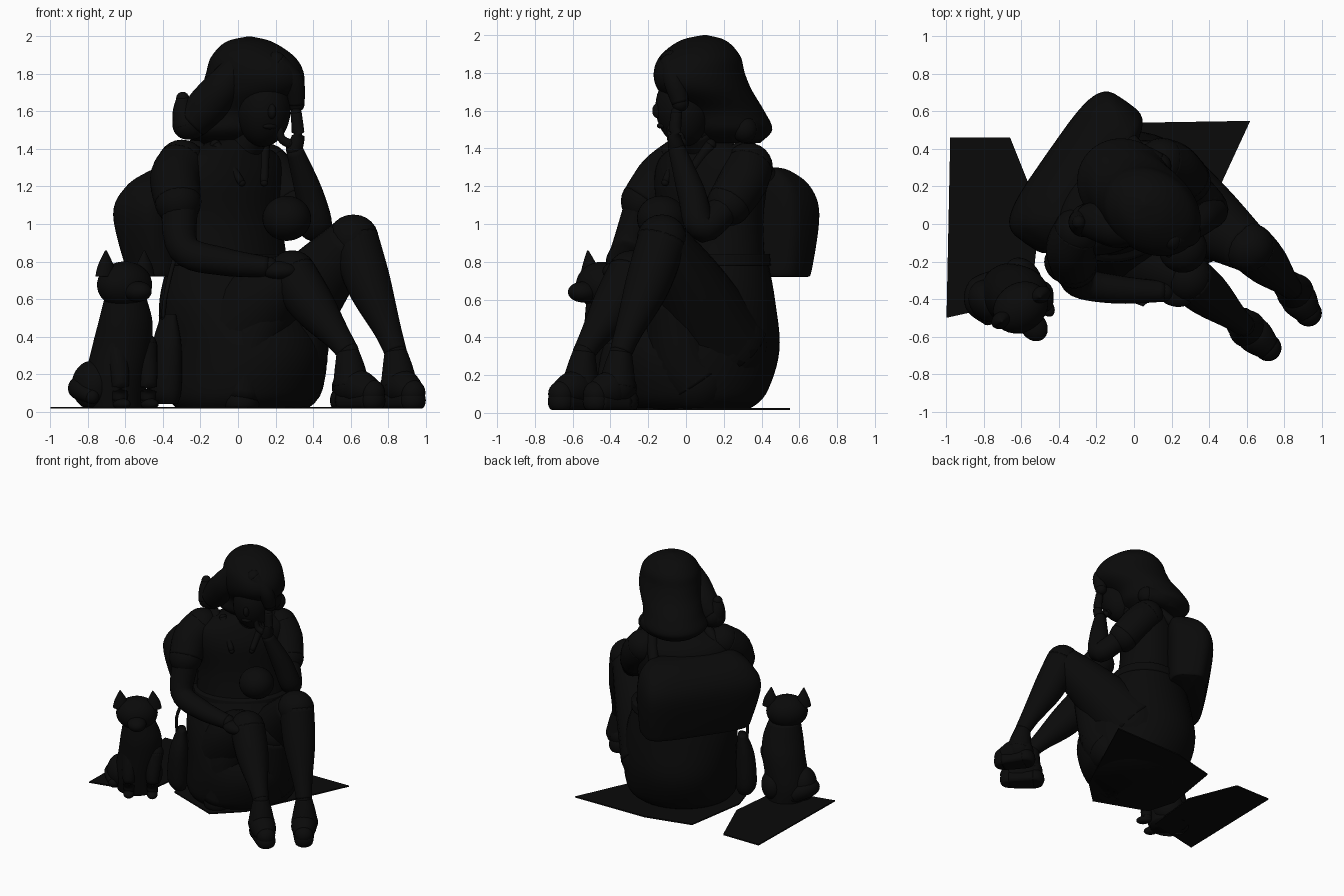
import bpy, bmesh, math
from mathutils import Vector, Matrix

if "Cube" in bpy.data.objects:
    bpy.data.objects.remove(bpy.data.objects["Cube"])

COLOR = (0.003, 0.003, 0.003, 1)
mat = bpy.data.materials.new("near_black")
mat.use_nodes = True
mat.diffuse_color = COLOR
mat.node_tree.nodes["Principled BSDF"].inputs["Base Color"].default_value = COLOR
GROUND = 0.015


def finish(name, bm, smooth=True):
    for v in bm.verts:
        v.co.z = max(v.co.z, GROUND)
    bmesh.ops.recalc_face_normals(bm, faces=bm.faces)
    me = bpy.data.meshes.new(name)
    bm.to_mesh(me)
    bm.free()
    for p in me.polygons:
        p.use_smooth = smooth
    me.materials.append(mat)
    ob = bpy.data.objects.new(name, me)
    bpy.context.collection.objects.link(ob)


def smooth_path(pts, steps=6):
    """Catmull-Rom through tuples of any length."""
    p = [Vector(q) for q in pts]
    p = [p[0]] + p + [p[-1]]
    out = []
    for a, b, c, d in zip(p, p[1:], p[2:], p[3:]):
        for i in range(steps):
            t = i / steps
            out.append(0.5 * (2 * b + (c - a) * t + (2 * a - 5 * b + 4 * c - d) * t * t
                              + (3 * b - a - 3 * c + d) * t ** 3))
    return out + [p[-1]]


def skin(bm, rings):
    n = len(rings[0])
    for a, b in zip(rings, rings[1:]):
        for i in range(n):
            bm.faces.new((a[i], a[(i + 1) % n], b[(i + 1) % n], b[i]))
    bm.faces.new(rings[0])
    bm.faces.new(rings[-1])


def stack(name, levels, yaw=0, square=1.0, n=40):
    """Loft of level rings (x, y, z, half width, half depth)."""
    bm = bmesh.new()
    rot = Matrix.Rotation(math.radians(yaw), 3, "Z")
    rings = []
    for q in smooth_path(levels):
        ring = []
        for i in range(n):
            t = math.tau * i / n
            c, s = math.cos(t), math.sin(t)
            off = Vector((math.copysign(abs(c) ** square, c) * q[3],
                          math.copysign(abs(s) ** square, s) * q[4], 0))
            ring.append(bm.verts.new(Vector(q[:3]) + rot @ off))
        rings.append(ring)
    skin(bm, rings)
    finish(name, bm)


def limb(name, pts, n=20):
    """Round ended tube through points (x, y, z, radius)."""
    bm = bmesh.new()
    path = smooth_path(pts)
    rings = []
    for k, q in enumerate(path):
        a, b = path[max(k - 1, 0)], path[min(k + 1, len(path) - 1)]
        turn = Vector((b - a)[:3]).to_track_quat("Z", "Y").to_matrix()
        rings.append([bm.verts.new(Vector(q[:3]) + turn @ Vector(
            (math.cos(math.tau * i / n) * q[3], math.sin(math.tau * i / n) * q[3], 0)))
            for i in range(n)])
    skin(bm, rings)
    for q in (path[0], path[-1]):
        bmesh.ops.create_uvsphere(bm, u_segments=n, v_segments=12, radius=q[3],
                                  matrix=Matrix.Translation(q[:3]))
    finish(name, bm)


def blob(name, loc, size, yaw=0, tilt=0):
    bm = bmesh.new()
    m = (Matrix.Translation(loc) @ Matrix.Rotation(math.radians(yaw), 4, "Z")
         @ Matrix.Rotation(math.radians(tilt), 4, "X") @ Matrix.Diagonal((*size, 1)))
    bmesh.ops.create_uvsphere(bm, u_segments=32, v_segments=20, radius=1, matrix=m)
    finish(name, bm)


def sheet(name, outline):
    bm = bmesh.new()
    face = bm.faces.new([bm.verts.new((x, y, GROUND)) for x, y in outline])
    up = bmesh.ops.extrude_face_region(bm, geom=[face])["geom"]
    for v in up:
        if isinstance(v, bmesh.types.BMVert):
            v.co.z += 0.01
    finish(name, bm, False)


# Ground sheets
sheet("cat_mat", [(-1, -.5), (-.98, .46), (-.66, .46), (-.5, .06), (-.55, -.4)])
sheet("sitting_mat", [(.62, .55), (0, .54), (-.37, .45), (-.45, -.05),
                      (-.38, -.28), (.05, -.44), (.25, -.25)])

# Skirt and torso
stack("skirt", [(.01, .0, .015, .35, .31), (.02, .02, .1, .41, .4), (.02, .05, .33, .42, .46),
                (-.02, .08, .6, .41, .38), (-.04, .12, .84, .34, .28)], 39)
stack("shirt", [(-.04, .12, .7, .35, .27), (-.06, .13, 1, .33, .24), (-.08, .13, 1.23, .37, .24),
                (-.07, .13, 1.36, .34, .19), (-.02, .11, 1.45, .1, .09)], 39)
stack("belt", [(-.04, .12, .78, .37, .3), (-.04, .12, .84, .37, .29)], 39)
limb("neck", [(0, .11, 1.36, .1), (.09, .06, 1.5, .09)])
collars = {"right": ((-.12, -.02, 1.42), (.02, -.11, 1.22)),
           "left": ((.14, .13, 1.42), (.14, -.02, 1.22))}
for side, (start, tip) in collars.items():
    limb(side + "_collar", [(*start, .03), (*tip, .02)])

# Thighs under the skirt, shins and shoes
limb("right_thigh", [(-.05, -.08, .36, .27), (.12, -.2, .58, .21), (.29, -.29, .73, .13)])
limb("left_thigh", [(.15, .17, .36, .27), (.39, .02, .66, .2), (.61, -.13, .92, .13)])
limb("skirt_drape", [(.28, .05, .17, .18), (.3, -.02, .3, .18), (.37, -.07, .62, .14)])
limb("skirt_fold", [(.02, -.3, .06, .1), (.08, -.24, .4, .15), (.2, -.2, .6, .15)])
legs = {"right": ((.29, -.29, .73), (.585, -.54, .32), (.715, -.66)),
        "left": ((.62, -.125, .92), (.84, -.345, .32), (.93, -.475))}
for side, (knee, ankle, toe) in legs.items():
    k, a = Vector(knee), Vector(ankle)
    mid = k.lerp(a, .4) + Vector((-.01, .01, 0))
    limb(side + "_shin", [(*k, .13), (*mid, .12), (*k.lerp(a, .8), .075), (*a, .06)])
    limb(side + "_boot_cuff", [(*a, .06), (a.x + .01, a.y - .01, .24, .08), (a.x + .02, a.y - .02, .14, .1)])
    limb(side + "_shoe", [(a.x, a.y, .13, .085), ((a.x + toe[0]) / 2, (a.y + toe[1]) / 2, .125, .095),
                          (*toe, .1, .07)])
    limb(side + "_sole", [(a.x - .01, a.y + .01, .06, .085), (*toe, .06, .072)])

# Arms
limb("right_sleeve", [(-.3, -.04, 1.32, .13), (-.335, -.13, 1.24, .135), (-.32, -.22, 1.12, .125)])
limb("right_arm", [(-.31, -.22, 1.12, .1), (-.29, -.31, .87, .085), (-.08, -.35, .8, .075),
                   (.16, -.36, .77, .055)])
blob("right_hand", (.22, -.37, .75), (.1, .07, .05), -15)
limb("left_sleeve", [(.15, .33, 1.3, .13), (.22, .3, 1.22, .13), (.29, .23, 1.11, .12)])
limb("left_arm", [(.28, .24, 1.13, .085), (.42, .09, .98, .08), (.38, .03, 1.16, .075),
                  (.3, -.05, 1.4, .045)])
limb("left_palm", [(.3, -.05, 1.4, .045), (.32, -.06, 1.47, .035), (.31, -.05, 1.59, .03)])
for i in range(3):
    limb(f"left_finger_{i + 1}", [(.27, -.07 + i * .025, 1.43, .025),
                                  (.23, -.08 + i * .025, 1.46, .022),
                                  (.22, -.08 + i * .025, 1.54, .018)], 10)
blob("lap_bundle", (.26, -.13, 1.03), (.13, .13, .12), 35)

# Head and swept hair
blob("face", (.14, -.02, 1.6), (.14, .14, .19), 25, 12)
blob("nose", (.18, -.15, 1.6), (.022, .03, .04), 25)
blob("mouth", (.17, -.13, 1.52), (.04, .02, .015), 25)
stack("hair", [(.06, .1, 2, .01, .01), (.06, .09, 1.97, .13, .12), (.08, .075, 1.89, .235, .2),
               (.09, .07, 1.8, .28, .22), (.07, .1, 1.71, .29, .225), (-.01, .18, 1.6, .26, .22),
               (-.05, .21, 1.5, .26, .24), (-.05, .22, 1.43, .18, .17)], -35)
limb("right_lock", [(-.0, -.04, 1.85, .07), (-.08, -.03, 1.73, .1), (-.17, .01, 1.62, .11),
                    (-.25, .02, 1.54, .09)])
limb("hair_flip", [(-.27, .01, 1.53, .08), (-.29, .01, 1.6, .06), (-.295, .01, 1.67, .035)])
limb("left_lock", [(.2, -.08, 1.86, .06), (.29, -.06, 1.76, .06), (.31, -.03, 1.64, .045)])
limb("back_flip", [(-.2, .25, 1.5, .07), (-.02, .355, 1.5, .075), (.13, .31, 1.5, .07)])

# Backpack and straps
stack("backpack", [(-.28, .28, .72, .4, .14), (-.28, .28, .76, .42, .16), (-.31, .275, 1.05, .465, .185),
                   (-.28, .27, 1.2, .42, .16), (-.24, .25, 1.28, .34, .1),
                   (-.23, .24, 1.3, .28, .05)], 55, .5)
limb("right_strap", [(-.4, .06, 1.2, .04), (-.24, .04, 1.41, .04), (-.14, -.08, 1.3, .03)])
limb("left_strap", [(-.05, .48, 1.2, .04), (.09, .31, 1.4, .04), (.17, .14, 1.27, .03)])

# Bag resting beside the right hip
limb("bag_strap", [(-.33, -.14, .85, .012), (-.38, -.24, .65, .012), (-.4, -.22, .5, .012)], 10)
stack("hip_bag", [(-.38, -.22, .04, .05, .07), (-.39, -.22, .12, .08, .1), (-.38, -.22, .35, .07, .09),
                  (-.37, -.2, .52, .03, .05)], 39)

# Cat
stack("cat_body", [(-.66, -.36, .015, .15, .15), (-.66, -.37, .15, .16, .16),
                   (-.62, -.38, .35, .16, .15), (-.6, -.4, .48, .15, .13),
                   (-.6, -.42, .6, .12, .1)], 35)
blob("cat_head", (-.605, -.445, .675), (.155, .13, .125), 35)
blob("cat_muzzle", (-.535, -.545, .64), (.07, .085, .055), 35)
for i, (x, y) in enumerate(((-.705, -.51), (-.5, -.38))):
    stack(f"cat_ear_{i + 1}", [(x, y, .72, .06, .045), (x, y, .78, .045, .035),
                               (x, y - .01, .86, .004, .004)], 35)
for i, (x, y) in enumerate(((-.63, -.51), (-.48, -.42))):
    limb(f"cat_front_leg_{i + 1}", [(x - .02, y + .05, .35, .07), (x, y, .18, .05),
                                    (x, y, .06, .04)])
    blob(f"cat_paw_{i + 1}", (x + .01, y - .02, .04), (.04, .06, .03), 35)
blob("cat_right_haunch", (-.78, -.41, .14), (.1, .12, .13), 35)
blob("cat_left_haunch", (-.59, -.29, .13), (.09, .12, .12), 35)
limb("cat_tail", [(-.76, -.31, .08, .06), (-.83, -.35, .12, .065), (-.84, -.43, .12, .06),
                  (-.78, -.5, .08, .04)])
